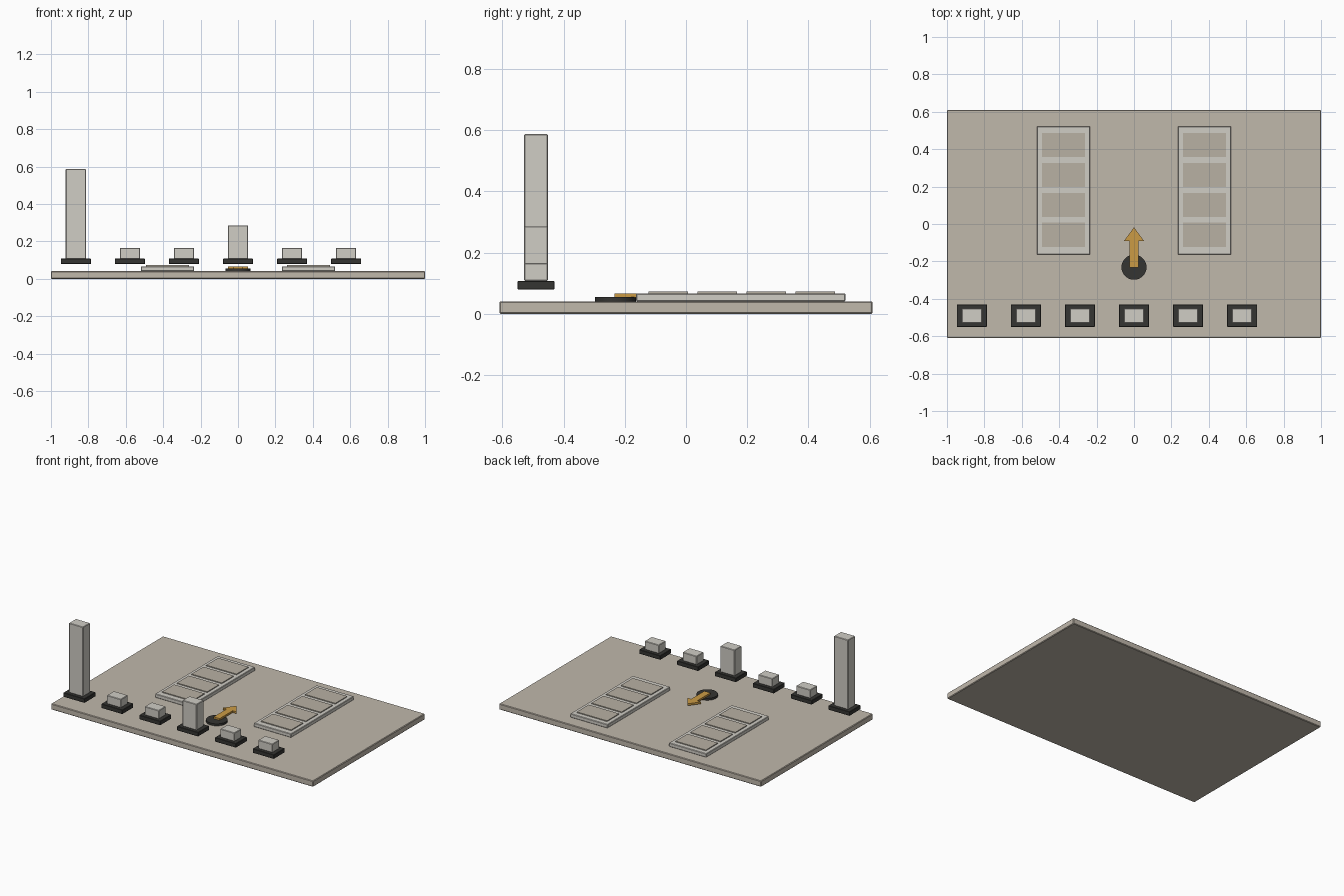
import bpy, bmesh

if "Cube" in bpy.data.objects:
    bpy.data.objects.remove(bpy.data.objects["Cube"])


def material(name, rgb):
    m = bpy.data.materials.new(name)
    m.diffuse_color = (*rgb, 1)
    m.use_nodes = True
    m.node_tree.nodes["Principled BSDF"].inputs["Base Color"].default_value = m.diffuse_color
    return m


BEIGE = material("board_beige", (0.53, 0.48, 0.41))
PALE = material("pale_stone", (0.63, 0.61, 0.56))
SLOT = material("slot_beige", (0.48, 0.44, 0.37))
DARK = material("dark_base", (0.035, 0.035, 0.032))
GOLD = material("arrow_gold", (0.60, 0.33, 0.06))


def finish(name, bm, mat, bevel=0):
    me = bpy.data.meshes.new(name)
    bmesh.ops.recalc_face_normals(bm, faces=bm.faces)
    bm.to_mesh(me)
    bm.free()
    me.materials.append(mat)
    ob = bpy.data.objects.new(name, me)
    bpy.context.collection.objects.link(ob)
    if bevel:
        mod = ob.modifiers.new("edge_bevel", 'BEVEL')
        mod.width, mod.segments = bevel, 1
    return ob


def box(name, x, y, z0, z1, w, d, mat, bevel=0):
    bm = bmesh.new()
    bmesh.ops.create_cube(bm, size=1)
    bmesh.ops.scale(bm, vec=(w, d, z1 - z0), verts=bm.verts)
    bmesh.ops.translate(bm, vec=(x, y, (z0 + z1) / 2), verts=bm.verts)
    return finish(name, bm, mat, bevel)


# Board
box("board", 0, 0, 0, 0.041, 2, 1.22, BEIGE, 0.004)

# Two trays, each with four raised slots
for side, sx in (("left", -1), ("right", 1)):
    x = sx * 0.377
    box(f"{side}_tray", x, 0.179, 0.041, 0.067, 0.285, 0.684, PALE, 0.003)
    for i in range(4):
        box(f"{side}_slot_{i + 1}", x, -0.058 + 0.16 * i, 0.066, 0.073,
            0.231, 0.13, SLOT)

# Row of plinths carrying pillars of different heights
for i, top in enumerate((0.587, 0.166, 0.166, 0.286, 0.166, 0.166)):
    x = -0.867 + 0.289 * i
    box(f"plinth_{i + 1}", x, -0.49, 0.079, 0.108, 0.161, 0.12, DARK, 0.002)
    box(f"pillar_{i + 1}", x, -0.49, 0.107, top, 0.108, 0.077, PALE, 0.003)

# Pivot disc
bm = bmesh.new()
bmesh.ops.create_cone(bm, cap_ends=True, segments=32, radius1=0.067,
                      radius2=0.067, depth=0.014)
bmesh.ops.translate(bm, vec=(0, -0.231, 0.048), verts=bm.verts)
disc = finish("pivot_disc", bm, DARK)
bpy.context.view_layer.objects.active = disc
disc.select_set(True)
bpy.ops.object.shade_smooth_by_angle()

# Direction arrow
half = [(0.023, -0.233), (0.023, -0.09), (0.053, -0.09)]
outline = half + [(0, -0.018)] + [(-x, y) for x, y in reversed(half)]
bm = bmesh.new()
face = bm.faces.new([bm.verts.new((x, y, 0.054)) for x, y in outline])
ext = bmesh.ops.extrude_face_region(bm, geom=[face], use_keep_orig=True)
bmesh.ops.translate(bm, vec=(0, 0, 0.013),
                    verts=[v for v in ext["geom"] if isinstance(v, bmesh.types.BMVert)])
finish("direction_arrow", bm, GOLD)
